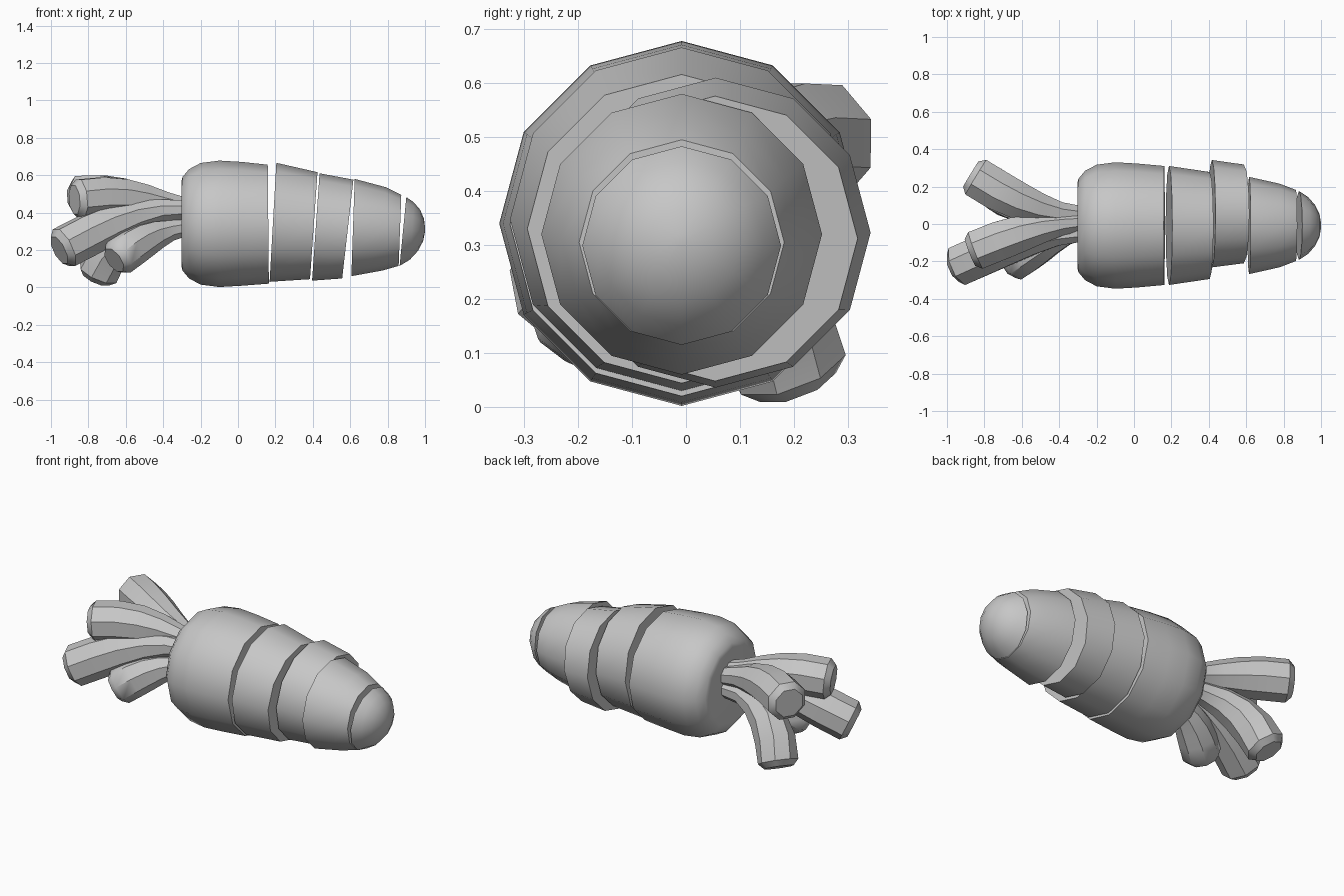
import bpy, bmesh, math
from mathutils import Vector
from mathutils.geometry import interpolate_bezier

if "Cube" in bpy.data.objects:
    bpy.data.objects.remove(bpy.data.objects["Cube"], do_unlink=True)

grey = bpy.data.materials.new("plain grey")
grey.use_nodes = True
grey.diffuse_color = (0.57, 0.57, 0.57, 1)
grey.node_tree.nodes["Principled BSDF"].inputs["Base Color"].default_value = grey.diffuse_color


def loft(name, rings, angle):
    """Skin a list of point rings, closing both ends."""
    bm = bmesh.new()
    loops = [[bm.verts.new(p) for p in ring] for ring in rings]
    n = len(loops[0])
    for a, b in zip(loops, loops[1:]):
        for i in range(n):
            j = (i + 1) % n
            bm.faces.new((a[i], a[j], b[j], b[i]))
    bm.faces.new(loops[0][::-1])
    bm.faces.new(loops[-1])
    bmesh.ops.recalc_face_normals(bm, faces=bm.faces)
    mesh = bpy.data.meshes.new(name)
    bm.to_mesh(mesh)
    bm.free()
    mesh.materials.append(grey)
    obj = bpy.data.objects.new(name, mesh)
    bpy.context.collection.objects.link(obj)
    bpy.ops.object.select_all(action="DESELECT")
    obj.select_set(True)
    bpy.context.view_layer.objects.active = obj
    bpy.ops.object.shade_smooth_by_angle(angle=math.radians(angle))


def body_ring(x, radius, z, lean=0, y=-0.008):
    """Twelve-sided ring about the x axis; lean moves its top towards +x."""
    turns = [math.tau * i / 12 for i in range(12)]
    return [(x + lean * math.cos(t), y + radius * math.sin(t),
             z + radius * math.cos(t)) for t in turns]


# Root, cut into slices: each ring is x, radius, centre height, lean, y
slices = {
    "root_crown": [(-0.303, 0.225, 0.34), (-0.297, 0.25, 0.34), (-0.262, 0.292, 0.34),
                   (-0.2, 0.325, 0.34), (-0.1, 0.338, 0.34), (0.02, 0.331, 0.34),
                   (0.162, 0.318, 0.338, -0.003)],
    "root_second_slice": [(0.187, 0.318, 0.348, 0.018), (0.405, 0.286, 0.33, 0.02)],
    "root_shifted_slice": [(0.416, 0.287, 0.323, 0.02, 0.055),
                           (0.587, 0.264, 0.312, 0.03, 0.054)],
    "root_fourth_slice": [(0.615, 0.26, 0.32, 0.009), (0.78, 0.223, 0.313, 0.009),
                          (0.866, 0.19, 0.305, 0.007)],
    "root_tip": [(0.882, 0.184, 0.299, 0.018), (0.93, 0.153, 0.302, 0.01),
                 (0.968, 0.11, 0.305, 0.006), (0.992, 0.06, 0.308, 0.002),
                 (1.0, 0.012, 0.31)],
}
for name, rings in slices.items():
    loft(name, [body_ring(*r) for r in rings], 55)


def stalk(name, base, bend, end, tip, width):
    """Eight-sided stalk along a curve, widening to a blunt bevelled end."""
    path = interpolate_bezier(Vector(base), Vector(bend), Vector(end), Vector(tip), 6)
    widths = [0.054, 0.066, 0.089, 0.108, 0.117, 0.117]
    along = (path[-1] - path[-2]).normalized()
    path.append(path[-1] + along * 0.032)
    widths.append(0.085)
    rings = []
    for i, p in enumerate(path):
        ahead = (path[min(i + 1, 6)] - path[max(i - 1, 0)]).normalized()
        side = ahead.cross(Vector((0, 0, 1))).normalized()
        up = side.cross(ahead)
        rings.append([p + (side * math.cos(t) + up * math.sin(t)) * widths[i] * width
                      for t in (math.tau * (k + 0.5) / 8 for k in range(8))])
    loft(name, rings, 40)


# Leaf stalks fanning out of the crown
stalk("stalk_front_long", (-0.28, -0.045, 0.415), (-0.5, -0.05, 0.43),
      (-0.72, -0.12, 0.325), (-0.93, -0.22, 0.213), 1.0)
stalk("stalk_back_upper", (-0.28, 0.045, 0.41), (-0.48, 0.05, 0.46),
      (-0.66, 0.13, 0.505), (-0.845, 0.25, 0.488), 1.0)
stalk("stalk_upper", (-0.28, 0.01, 0.43), (-0.46, 0.0, 0.465),
      (-0.63, -0.05, 0.505), (-0.845, -0.14, 0.472), 0.97)
stalk("stalk_front_short", (-0.28, -0.04, 0.32), (-0.42, -0.06, 0.3),
      (-0.53, -0.13, 0.25), (-0.64, -0.205, 0.162), 0.9)
stalk("stalk_back_lower", (-0.28, 0.045, 0.34), (-0.52, 0.05, 0.37),
      (-0.69, 0.13, 0.27), (-0.747, 0.192, 0.075), 0.96)
